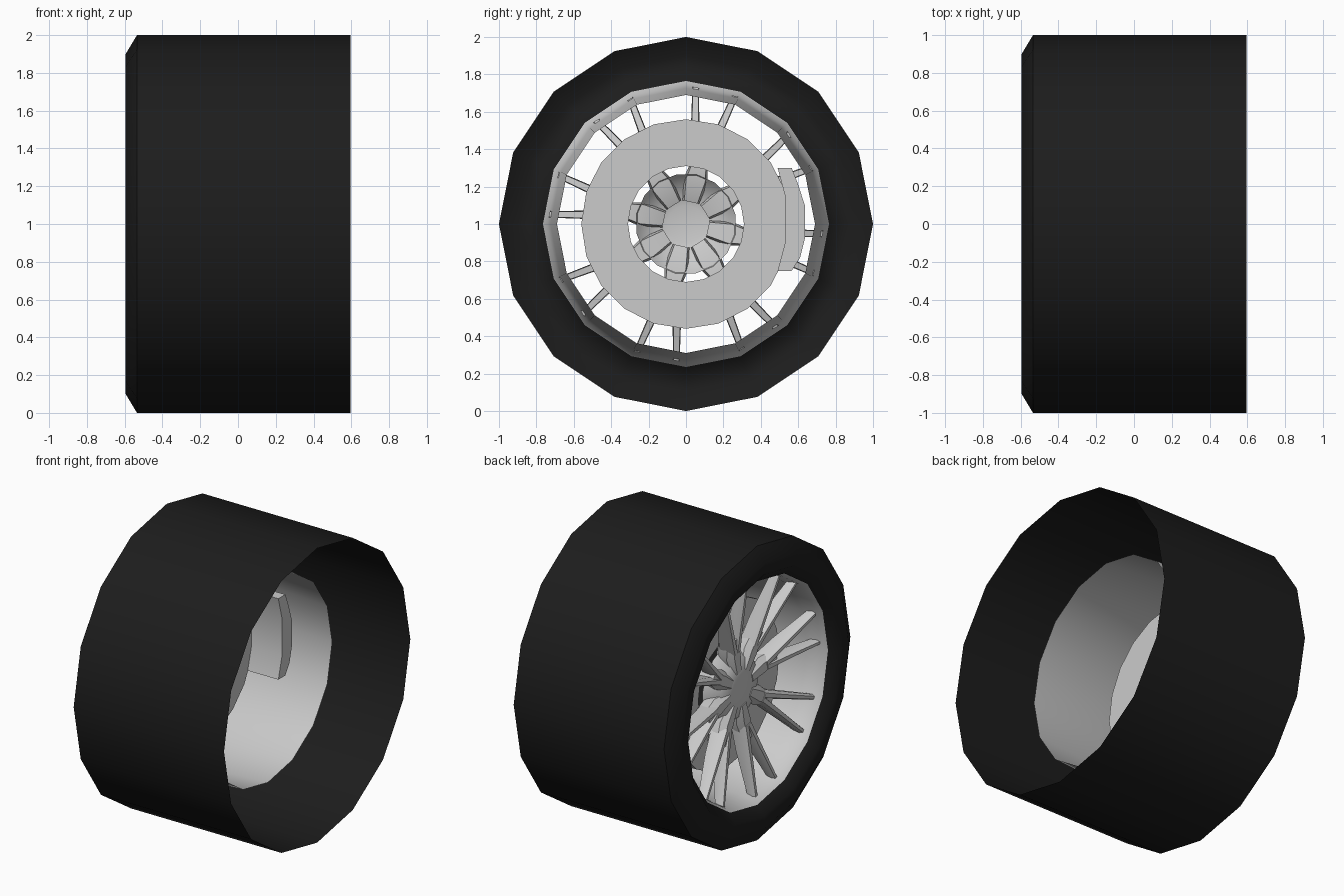
import bpy, bmesh
from math import sin, cos, radians, pi
from mathutils import Vector

if "Cube" in bpy.data.objects:
    bpy.data.objects.remove(bpy.data.objects["Cube"])

CZ = 1.0  # axle height; the axle runs along x


def polar(x, r, a):
    return Vector((x, r * cos(a), CZ + r * sin(a)))


def finish(name, bm, mat=None, angle=40, recalc=True):
    if recalc:
        bmesh.ops.recalc_face_normals(bm, faces=bm.faces)
    me = bpy.data.meshes.new(name)
    bm.to_mesh(me)
    bm.free()
    ob = bpy.data.objects.new(name, me)
    bpy.context.collection.objects.link(ob)
    if mat:
        me.materials.append(mat)
    bpy.ops.object.select_all(action='DESELECT')
    ob.select_set(True)
    bpy.context.view_layer.objects.active = ob
    bpy.ops.object.shade_smooth_by_angle(angle=radians(angle))
    return ob


def lathe(name, profile, sides, closed=False, start=0.0, mat=None, angle=40):
    """Revolve (x, radius) points around the axle."""
    bm = bmesh.new()
    rings = [[bm.verts.new(polar(x, r, start + 2 * pi * i / sides)) for i in range(sides)]
             for x, r in profile]
    pairs = list(zip(rings, rings[1:]))
    if closed:
        pairs.append((rings[-1], rings[0]))
    for a, b in pairs:
        for i in range(sides):
            j = (i + 1) % sides
            bm.faces.new((a[i], a[j], b[j], b[i]))
    bmesh.ops.remove_doubles(bm, verts=bm.verts, dist=1e-4)
    return finish(name, bm, mat, angle)


def loft(bm, sections):
    """Bridge equal-length point loops and cap both ends."""
    loops = [[bm.verts.new(p) for p in s] for s in sections]
    n = len(loops[0])
    for a, b in zip(loops, loops[1:]):
        for i in range(n):
            j = (i + 1) % n
            bm.faces.new((a[i], a[j], b[j], b[i]))
    bm.faces.new(loops[0][::-1])
    bm.faces.new(loops[-1])


rubber = bpy.data.materials.new("rubber")
rubber.diffuse_color = (0.012, 0.012, 0.012, 1)
rubber.use_nodes = True
rubber.node_tree.nodes["Principled BSDF"].inputs["Base Color"].default_value = rubber.diffuse_color

# Tyre: 16-sided shell, open on the inboard side
lathe("tyre", [(0.595, 1.0), (-0.535, 1.0), (-0.595, 0.9), (-0.59, 0.82), (-0.535, 0.76)],
      16, mat=rubber)

# Rim barrel, tapering inboard
lathe("rim_barrel", [(-0.535, 0.765), (-0.50, 0.742), (-0.40, 0.725), (0.225, 0.69)], 16)

# Brake disc ring
lathe("brake_disc", [(-0.27, 0.56), (-0.27, 0.31), (-0.31, 0.31), (-0.31, 0.56)],
      20, closed=True, angle=30)

# Brake caliper straddling the disc edge
bm = bmesh.new()
outline = [(0.49, 1.30), (0.565, 1.30), (0.60, 1.21), (0.635, 1.10),
           (0.635, 0.92), (0.61, 0.82), (0.565, 0.75), (0.49, 0.75), (0.53, 0.9), (0.53, 1.15)]
loft(bm, [[Vector((x, y, z)) for y, z in outline] for x in (-0.38, -0.04)])
finish("brake_caliper", bm)

# Hub: shallow dished cap
START = radians(77.5)
lathe("hub", [(-0.425, 0.0), (-0.42, 0.10), (-0.40, 0.20), (-0.31, 0.27)], 16,
      start=START, angle=60)

# Eight forked spokes
bm = bmesh.new()


def section(x, r, off, width, depth, ang):
    """Chamfered cross-section; off is the sideways shift from the arm's centre line."""
    radial = Vector((0, cos(ang), sin(ang)))
    side = Vector((0, -sin(ang), cos(ang)))
    c = Vector((x, 0, CZ)) + radial * r + side * off
    pts = [(-0.25, 0), (0.25, 0), (0.5, 0.35), (0.4, 1), (-0.4, 1), (-0.5, 0.35)]
    return [c + side * (u * width) + Vector((v * depth, 0, 0)) for u, v in pts]


for k in range(8):
    ang = START + k * pi / 4
    # arm root
    loft(bm, [section(-0.42, 0.12, 0, 0.09, 0.06, ang),
              section(-0.425, 0.24, 0, 0.13, 0.11, ang),
              section(-0.43, 0.37, 0, 0.075, 0.11, ang)])
    # two prongs
    for s in (-1, 1):
        loft(bm, [section(-0.43, 0.27, s * 0.014, 0.06, 0.11, ang),
                  section(-0.455, 0.45, s * 0.05, 0.05, 0.10, ang),
                  section(-0.495, 0.725, s * 0.108, 0.036, 0.06, ang)])
finish("spokes", bm)
